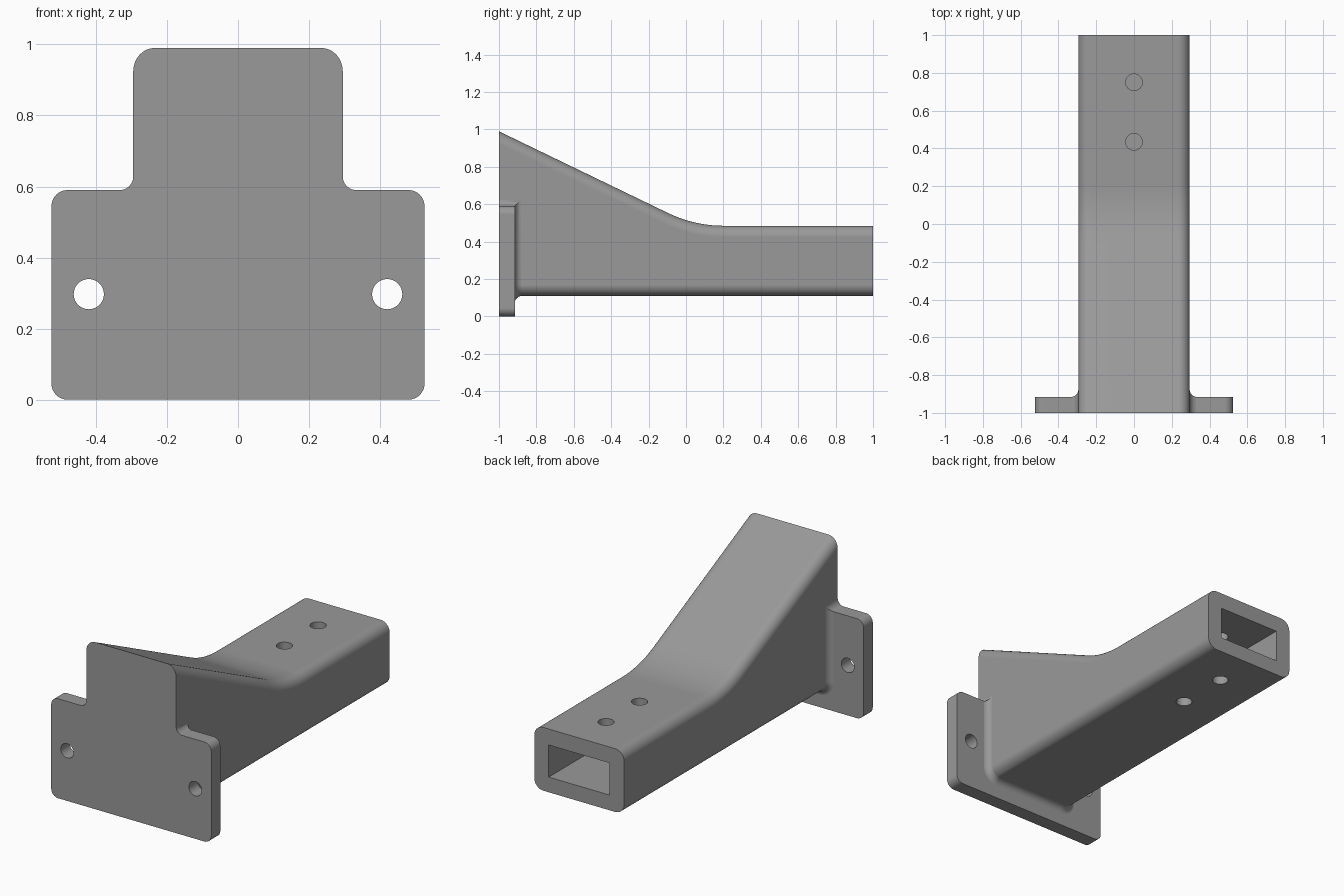
import bpy, bmesh, math
from mathutils import Vector

if "Cube" in bpy.data.objects:
    bpy.data.objects.remove(bpy.data.objects["Cube"])

HALF_W, BOTTOM, TOP_BACK, TOP_FRONT = 0.295, 0.11, 0.485, 0.99   # arm
PLATE_W, PLATE_H, PLATE_BACK = 0.525, 0.59, -0.915               # plate
FILLET, ROUND, SEG = 0.04, 0.06, 8

grey = bpy.data.materials.new("mid grey")
grey.diffuse_color = (0.32, 0.32, 0.32, 1)
grey.use_nodes = True
grey.node_tree.nodes["Principled BSDF"].inputs["Base Color"].default_value = grey.diffuse_color


def loft(name, rings):
    """Solid from a list of closed rings with equal point counts."""
    bm = bmesh.new()
    rows = [[bm.verts.new(p) for p in ring] for ring in rings]
    n = len(rows[0])
    for a, b in zip(rows, rows[1:]):
        for i in range(n):
            j = (i + 1) % n
            bm.faces.new((a[i], a[j], b[j], b[i]))
    bm.faces.new(rows[0][::-1])
    bm.faces.new(rows[-1])
    bmesh.ops.recalc_face_normals(bm, faces=bm.faces)
    mesh = bpy.data.meshes.new(name)
    bm.to_mesh(mesh)
    bm.free()
    mesh.materials.append(grey)
    ob = bpy.data.objects.new(name, mesh)
    bpy.context.collection.objects.link(ob)
    return ob


def rounded(w, z0, z1, r_low, r_top, rz_top):
    """Rounded rectangle in x and z, as (x, z) pairs."""
    pts = []
    for cx, cz, rx, rz, start in ((w - r_top, z1 - rz_top, r_top, rz_top, 0),
                                  (-w + r_top, z1 - rz_top, r_top, rz_top, 90),
                                  (-w + r_low, z0 + r_low, r_low, r_low, 180),
                                  (w - r_low, z0 + r_low, r_low, r_low, 270)):
        for k in range(SEG + 1):
            a = math.radians(start + 90 * k / SEG)
            pts.append((cx + rx * math.cos(a), cz + rz * math.sin(a)))
    return pts


def box(name, x, y0, y1, z0, z1):
    outline = ((-x, z0), (x, z0), (x, z1), (-x, z1))
    return loft(name, [[(px, y, pz) for px, pz in outline] for y in (y0, y1)])


def cylinder(name, radius, centre, axis, half):
    rings = []
    for s in (-half, half):
        ring = []
        for k in range(40):
            a = math.tau * k / 40
            u, v = radius * math.cos(a), radius * math.sin(a)
            off = (u, v, s) if axis == "z" else (u, s, v)
            ring.append(Vector(centre) + Vector(off))
        rings.append(ring)
    return loft(name, rings)


def combine(target, other, operation):
    bpy.context.view_layer.objects.active = target
    mod = target.modifiers.new("combine", "BOOLEAN")
    mod.operation, mod.solver, mod.object = operation, "EXACT", other
    bpy.ops.object.modifier_apply(modifier=mod.name)
    bpy.data.objects.remove(other)


# Arm: rounded tube body, sloping top blended into the level rear
slope_end = 0.045
slope = (TOP_FRONT - TOP_BACK) / (1 + slope_end)
angle = math.atan(slope)
bend = 0.155 / math.tan(angle / 2)
tangent_y = slope_end + 0.155
stations = [(-1.1, TOP_FRONT + 0.1 * slope, slope)]
for k in range(11):
    a = angle * (1 - k / 10)
    stations.append((tangent_y - bend * math.sin(a),
                     TOP_BACK + bend * (1 - math.cos(a)), math.tan(a)))
stations.append((1.0, TOP_BACK, 0))
arm = loft("bracket", [
    [(x, y, z) for x, z in rounded(HALF_W, BOTTOM, top, ROUND, ROUND,
                                   ROUND * math.hypot(1, s))]
    for y, top, s in stations])

# Mounting plate
plate = loft("plate", [
    [(x, y, z) for x, z in rounded(PLATE_W, 0, PLATE_H, 0.045, 0.045, 0.045)]
    for y in (-1.12, PLATE_BACK)])

# Concave fillet running over the plate top, down the sides and under the arm
X, Y, Z = Vector((1, 0, 0)), Vector((0, 1, 0)), Vector((0, 0, 1))
path = [(Vector((HALF_W, -1.14, PLATE_H)), X, Z),
        (Vector((HALF_W, PLATE_BACK, PLATE_H)), X, Y + Z)]
for k in range(SEG + 1):
    a = math.radians(90 * k / SEG)
    n = Vector((math.cos(a), 0, -math.sin(a)))
    centre = Vector((HALF_W - ROUND, PLATE_BACK, BOTTOM + ROUND))
    path.append((centre + ROUND * n, n, Y))


def flip(v):
    return Vector((-v.x, v.y, v.z))


path += [(flip(p), flip(n), d) for p, n, d in reversed(path)]
rings = []
for p, n, d in path:
    p = p - 0.0005 * (n + d)
    ring = [p - 0.02 * (n + d)]
    for k in range(SEG + 1):
        t = math.radians(90 * k / SEG)
        ring.append(p + FILLET * ((1 - math.sin(t)) * n + (1 - math.cos(t)) * d))
    rings.append(ring)
fillet = loft("fillet", rings)

combine(arm, plate, "UNION")
combine(arm, fillet, "UNION")

# Flat front, rear socket, plate holes and pin holes
combine(arm, box("front_trim", 1, -1.5, -1, -0.5, 1.5), "DIFFERENCE")
combine(arm, box("socket", 0.2, 0.15, 1.1, 0.2, 0.39), "DIFFERENCE")
for x in (-0.42, 0.42):
    combine(arm, cylinder("plate_hole", 0.0425, (x, -0.95, 0.297), "y", 0.2), "DIFFERENCE")
for y in (0.435, 0.75):
    combine(arm, cylinder("top_pin_hole", 0.044, (0, y, 0.45), "z", 0.1), "DIFFERENCE")
    combine(arm, cylinder("bottom_pin_hole", 0.044, (0, y, 0.14), "z", 0.052), "DIFFERENCE")

# Smooth rounds, crisp edges
bpy.ops.object.select_all(action="DESELECT")
arm.select_set(True)
bpy.context.view_layer.objects.active = arm
bpy.ops.object.shade_smooth_by_angle(angle=math.radians(30))
weighted = arm.modifiers.new("flat_faces", "WEIGHTED_NORMAL")
weighted.keep_sharp = True
